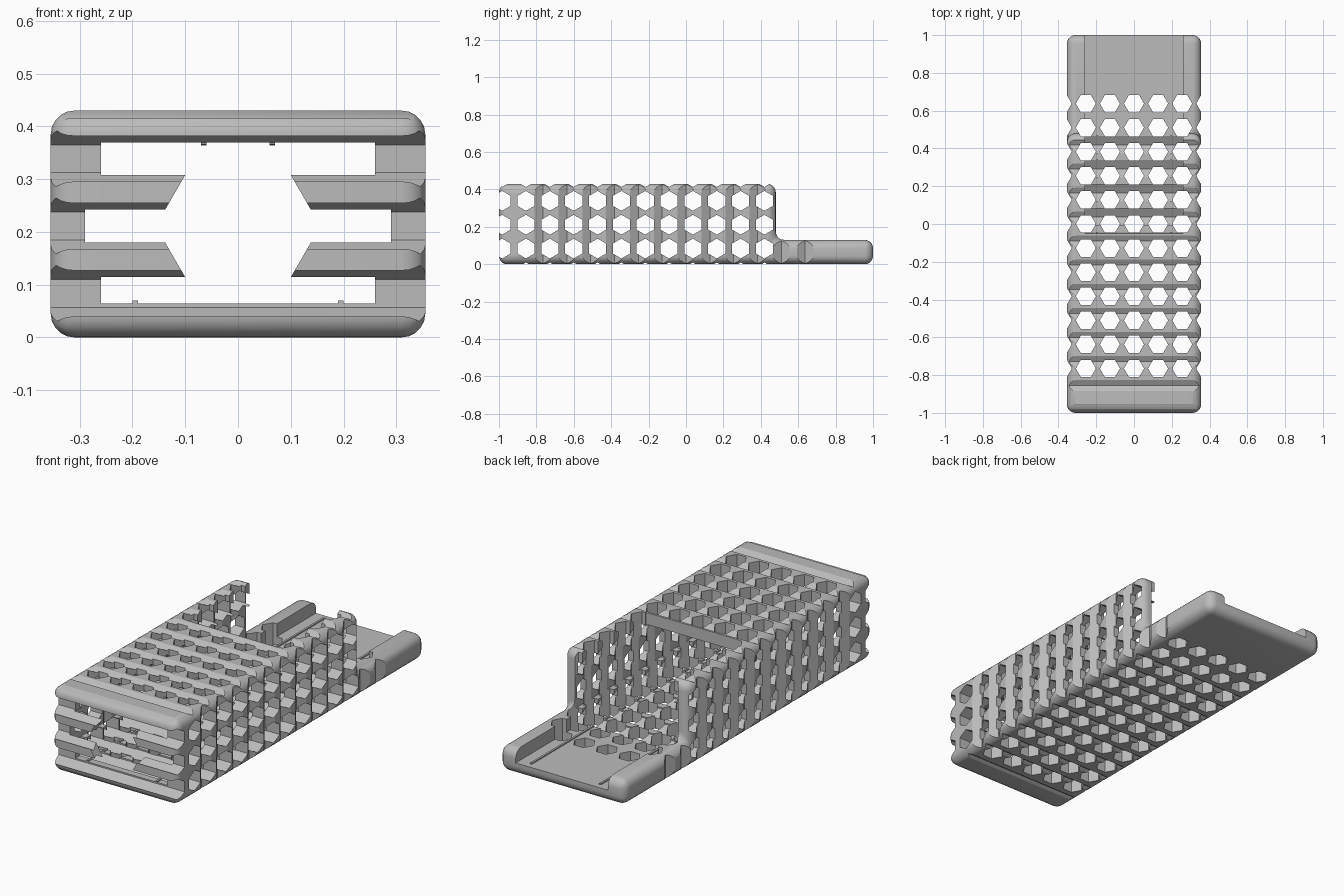
import bpy, bmesh, math
from mathutils import Matrix, Vector

old = bpy.data.objects.get("Cube")
if old:
    bpy.data.objects.remove(old, do_unlink=True)

PITCH = 0.1275
HOLE_R = 0.053

grey = bpy.data.materials.new("plain grey")
grey.use_nodes = True
colour = (0.5, 0.5, 0.5, 1)
grey.diffuse_color = colour
grey.node_tree.nodes["Principled BSDF"].inputs["Base Color"].default_value = colour


def make_object(name, bm, helper=False):
    bmesh.ops.recalc_face_normals(bm, faces=bm.faces)
    mesh = bpy.data.meshes.new(name)
    bm.to_mesh(mesh)
    bm.free()
    mesh.materials.append(grey)
    obj = bpy.data.objects.new(name, mesh)
    bpy.context.collection.objects.link(obj)
    obj.hide_render = helper
    return obj


def add_box(bm, low, high):
    low, high = Vector(low), Vector(high)
    place = Matrix.Translation((low + high) / 2) @ Matrix.Diagonal((*(high - low), 1))
    bmesh.ops.create_cube(bm, size=1, matrix=place)


def add_hex(bm, centre, radius, length, turn):
    bmesh.ops.create_cone(bm, cap_ends=True, segments=6, radius1=radius, radius2=radius,
                          depth=length, matrix=Matrix.Translation(centre) @ turn)


def box_cutter(name, low, high):
    bm = bmesh.new()
    add_box(bm, low, high)
    return make_object(name, bm, True)


def apply(obj, mod):
    bpy.context.view_layer.objects.active = obj
    bpy.ops.object.modifier_apply(modifier=mod.name)


def cut(obj, cutter):
    mod = obj.modifiers.new("cut", 'BOOLEAN')
    mod.operation = 'DIFFERENCE'
    mod.solver = 'EXACT'
    mod.object = cutter
    apply(obj, mod)


# Outer shell: stepped side profile with every edge rounded
bm = bmesh.new()
profile = [(-1, 0), (1, 0), (1, 0.13), (0.48, 0.13), (0.48, 0.43), (-1, 0.43)]
face = bm.faces.new([bm.verts.new((-0.355, y, z)) for y, z in profile])
grown = bmesh.ops.extrude_face_region(bm, geom=[face])
bmesh.ops.translate(bm, vec=(0.71, 0, 0),
                    verts=[v for v in grown["geom"] if isinstance(v, bmesh.types.BMVert)])
shell = make_object("ventilated_case", bm)
bevel = shell.modifiers.new("round", 'BEVEL')
bevel.width = 0.045
bevel.segments = 5
apply(shell, bevel)

# Inside cavity, side channels, open rear roof and front window
turn_y = Matrix.Rotation(math.pi / 2, 4, 'X') @ Matrix.Rotation(math.pi / 6, 4, 'Z')
bm = bmesh.new()
add_hex(bm, (0, -1, 0.211), 0.156, 0.2, Matrix.Rotation(math.pi / 2, 4, 'X'))
# Turn the window so that its points face sideways
if max(v.co.x for v in bm.verts) < 0.15:
    bm.clear()
    add_hex(bm, (0, -1, 0.211), 0.156, 0.2, turn_y)
window = make_object("front_window_cutter", bm, True)
cutters = [
    box_cutter("cavity_cutter", (-0.26, -0.945, 0.064), (0.26, 1.1, 0.37)),
    box_cutter("channel_cutter", (-0.29, -0.945, 0.135), (0.29, 0.53, 0.305)),
    box_cutter("roof_cutter", (-0.26, -0.05, 0.2), (0.26, 1.1, 0.6)),
    window,
]
for c in cutters:
    cut(shell, c)

# Hexagonal holes across the width, points up
bm = bmesh.new()
for col in range(12):
    for row in range(-1, 4):
        add_hex(bm, (0, -0.983 + col * PITCH, 0.0837 + row * PITCH), HOLE_R, 1,
                Matrix.Rotation(math.pi / 2, 4, 'Y'))
# Points must lie along z: turn each hole when they lie along y
span = [v.co.z for v in bm.verts]
if max(span) < 0.0837 + 3 * PITCH + HOLE_R * 0.95:
    bm.clear()
    for col in range(12):
        for row in range(-1, 4):
            add_hex(bm, (0, -0.983 + col * PITCH, 0.0837 + row * PITCH), HOLE_R, 1,
                    Matrix.Rotation(math.pi / 2, 4, 'Y') @ Matrix.Rotation(math.pi / 6, 4, 'Z'))
side_holes = make_object("side_hole_cutter", bm, True)

# Hexagonal holes through the height, points sideways
bm = bmesh.new()
probe = bmesh.new()
add_hex(probe, (0, 0, 0), 1, 1, Matrix.Identity(4))
angle = 0 if max(v.co.x for v in probe.verts) > 0.95 else math.pi / 6
probe.free()
for row in range(-6, 6):
    for col in range(-3, 4):
        add_hex(bm, (col * PITCH, row * PITCH, 0.2), HOLE_R, 1, Matrix.Rotation(angle, 4, 'Z'))
top_holes = make_object("top_hole_cutter", bm, True)

# Thin guide ribs on the floor and under the roof
bm = bmesh.new()
for side in (-1, 1):
    x = side * 0.195
    add_box(bm, (x - 0.005, -0.94, 0.06), (x + 0.005, 0.97, 0.07))
    x = side * 0.065
    add_box(bm, (x - 0.005, -0.94, 0.364), (x + 0.005, -0.055, 0.374))
ribs = make_object("guide_ribs", bm)

for obj in (shell, ribs):
    cut(obj, side_holes)
    cut(obj, top_holes)

# Smooth the rounded edges, keep the holes crisp
for o in bpy.context.selected_objects:
    o.select_set(False)
shell.select_set(True)
bpy.context.view_layer.objects.active = shell
bpy.ops.object.shade_smooth_by_angle(angle=math.radians(28))

# Remove the cutters
for c in cutters + [side_holes, top_holes]:
    bpy.data.objects.remove(c, do_unlink=True)
